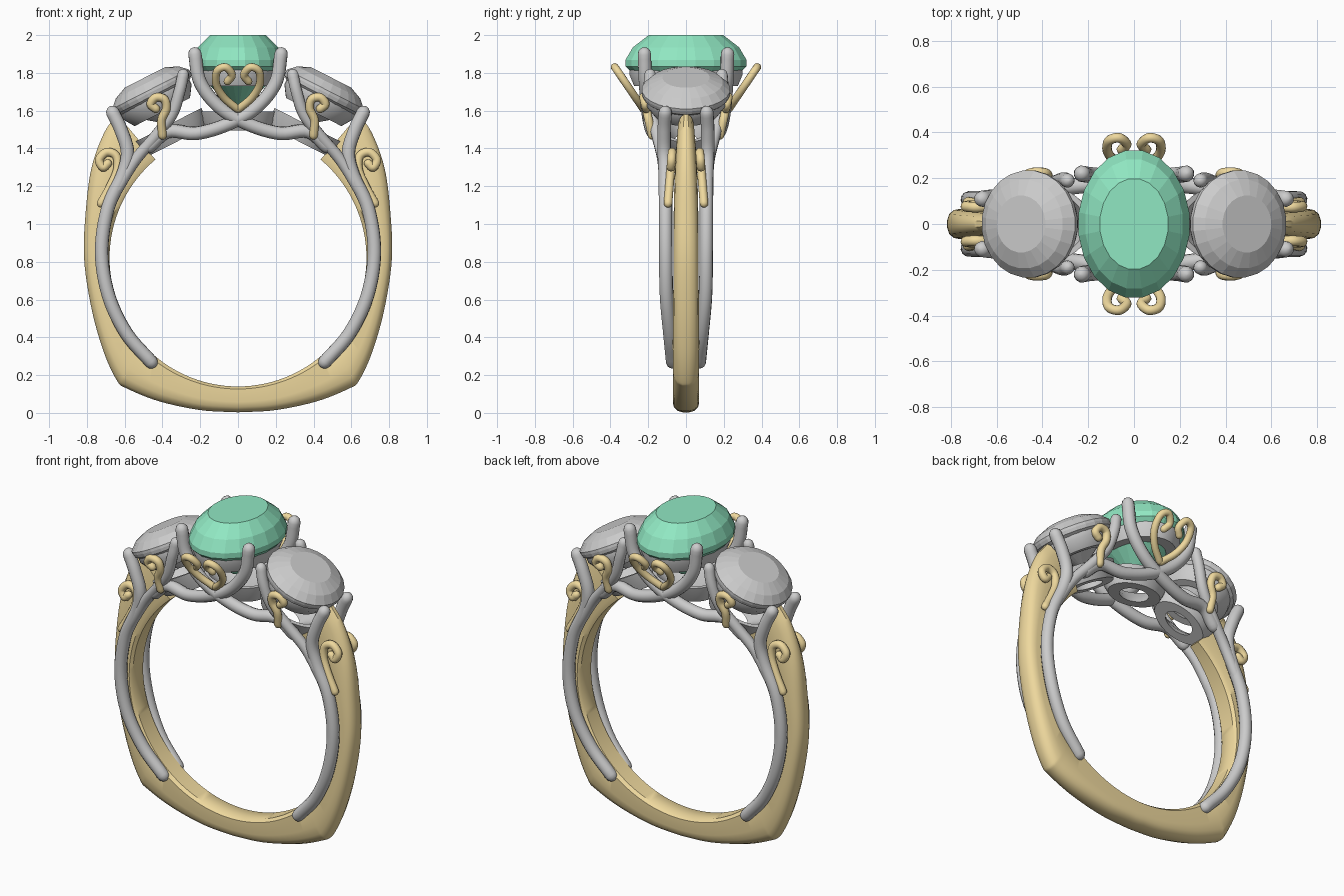
import bpy, bmesh
from math import sin, cos, pi, radians
from mathutils import Vector, Matrix

if "Cube" in bpy.data.objects:
    bpy.data.objects.remove(bpy.data.objects["Cube"])


def material(name, rgb):
    m = bpy.data.materials.new(name)
    m.diffuse_color = (*rgb, 1)
    m.use_nodes = True
    m.node_tree.nodes["Principled BSDF"].inputs["Base Color"].default_value = m.diffuse_color
    return m


GOLD = material("gold", (0.86, 0.69, 0.34))
GREEN = material("green_gem", (0.28, 0.80, 0.54))


def finish(name, bm, mat=None, angle=None):
    bmesh.ops.recalc_face_normals(bm, faces=bm.faces)
    me = bpy.data.meshes.new(name)
    bm.to_mesh(me)
    bm.free()
    ob = bpy.data.objects.new(name, me)
    bpy.context.collection.objects.link(ob)
    if mat:
        me.materials.append(mat)
    if angle:
        bpy.ops.object.select_all(action='DESELECT')
        ob.select_set(True)
        bpy.context.view_layer.objects.active = ob
        bpy.ops.object.shade_smooth_by_angle(angle=radians(angle))
    return ob


def spline(pts, steps=6):
    """Catmull-Rom curve through points of any dimension."""
    p = [Vector(q) for q in pts]
    p = [2 * p[0] - p[1]] + p + [2 * p[-1] - p[-2]]
    out = []
    for i in range(1, len(p) - 2):
        a, b, c, d = p[i - 1:i + 3]
        for s in range(steps):
            t = s / steps
            out.append(0.5 * (2 * b + (c - a) * t + (2 * a - 5 * b + 4 * c - d) * t ** 2
                              + (3 * b - a - 3 * c + d) * t ** 3))
    return out + [p[-2]]


def loft(rings, loop=False):
    """Skin a list of closed rings, capped unless looped."""
    bm = bmesh.new()
    vs = [[bm.verts.new(q) for q in r] for r in rings]
    n = len(vs[0])
    for i in range(len(vs) if loop else len(vs) - 1):
        a, b = vs[i], vs[(i + 1) % len(vs)]
        for j in range(n):
            k = (j + 1) % n
            bm.faces.new((a[j], a[k], b[k], b[j]))
    if not loop:
        bm.faces.new(vs[0])
        bm.faces.new(vs[-1])
    return bm


def tube(name, pts, r, mat=None, n=12):
    """Round-ended wire along a smooth path."""
    path = spline(pts)
    t0, t1 = (path[0] - path[1]).normalized(), (path[-1] - path[-2]).normalized()
    caps = [radians(a) for a in (85, 60, 30)]
    pr = [(path[0] + t0 * r * sin(a), r * cos(a)) for a in caps]
    pr += [(q, r) for q in path]
    pr += [(path[-1] + t1 * r * sin(a), r * cos(a)) for a in reversed(caps)]
    u = t0.orthogonal()
    rings = []
    for i, (q, rad) in enumerate(pr):
        t = (pr[min(i + 1, len(pr) - 1)][0] - pr[max(i - 1, 0)][0]).normalized()
        u = (u - t * u.dot(t)).normalized()
        v = t.cross(u)
        rings.append([q + rad * (u * cos(2 * pi * k / n) + v * sin(2 * pi * k / n)) for k in range(n)])
    return finish(name, loft(rings), mat, 50)


def four_way(name, pts, r, mat=None):
    for sx, side in ((1, "right"), (-1, "left")):
        for sy, face in ((1, "back"), (-1, "front")):
            tube(f"{name}_{side}_{face}", [(sx * x, sy * y, z) for x, y, z in pts], r, mat)


def oval(name, rows, n, frame, mat=None, loop=False, angle=None):
    """Stack of ellipses (rx, ry, z) placed by a matrix."""
    rings = [[frame @ Vector((rx * cos(2 * pi * (k + .5) / n), ry * sin(2 * pi * (k + .5) / n), z))
              for k in range(n)] for rx, ry, z in rows]
    return finish(name, loft(rings, loop), mat, angle)


# Gold shank: outer x, outer z, inner angle from bottom, half width
stations = [(0, .003, 0, .07), (.2, .015, 18, .07), (.42, .062, 36, .07), (.59, .13, 46, .07),
            (.64, .17, 50, .07), (.71, .32, 60, .07), (.775, .55, 72, .068), (.815, .82, 90, .066),
            (.805, 1.08, 108, .065), (.775, 1.3, 122, .06), (.71, 1.48, 133, .052), (.64, 1.58, 140, .045)]
half = spline(stations)
full = [Vector((-s[0], s[1], -s[2], s[3])) for s in reversed(half[1:])] + half
section = [(0, -.75), (.1, -1), (.6, -1), (.8, -.92), (.94, -.65), (1, -.25)]
section += [(t, -w) for t, w in reversed(section)]
rings = []
for x, z, a, w in full:
    ix, iz = .68 * sin(radians(a)), .82 - .68 * cos(radians(a))
    rings.append([(ix + (x - ix) * t, w * s, iz + (z - iz) * t) for t, s in section])
finish("gold_shank", loft(rings), GOLD, 40)

# Silver side rails that become the outer prongs of the side gems
four_way("side_rail", [(.46, .07, .27), (.59, .085, .42), (.685, .103, .62), (.722, .107, .85),
                       (.69, .108, 1.08), (.61, .11, 1.26), (.585, .115, 1.38),
                       (.62, .115, 1.5), (.663, .11, 1.59)], .036)
# Inner prongs of the side gems
four_way("side_prong", [(.66, .11, 1.15), (.55, .12, 1.33), (.44, .15, 1.46), (.35, .18, 1.58),
                        (.31, .195, 1.7), (.29, .19, 1.79)], .031)
# Crossing centre prongs
four_way("centre_prong", [(-.47, .13, 1.41), (-.37, .15, 1.49), (-.22, .17, 1.48), (-.05, .19, 1.53),
                          (.1, .205, 1.62), (.2, .215, 1.75), (.228, .22, 1.9)], .036)

# Gold scrolls: heart pair, side gem hooks and shank hooks
heart = [(.005, 1.61), (.075, 1.67), (.115, 1.74), (.11, 1.81), (.065, 1.83), (.032, 1.79), (.055, 1.755)]
four_way("heart_scroll", [(x, .22 + (z - 1.6) * .68, z) for x, z in heart], .021, GOLD)
hook = [(.40, 1.47), (.405, 1.55), (.38, 1.61), (.39, 1.66), (.435, 1.67), (.462, 1.635), (.435, 1.61)]
four_way("side_scroll", [(x, .18 + (z - 1.47) * .22, z) for x, z in hook], .023, GOLD)
curl = [(.725, 1.11), (.675, 1.2), (.638, 1.29), (.645, 1.36), (.695, 1.38), (.735, 1.34), (.715, 1.3), (.69, 1.32)]
four_way("shank_scroll", [(x, .095 - (z - 1.11) * .08, z) for x, z in curl], .023, GOLD)

# Centre gem with its seat and bottom gallery ring
centre = Matrix.Translation((0, 0, 1.85))
oval("centre_gem", [(.03, .045, -.23), (.17, .23, -.1), (.245, .325, -.015), (.245, .325, .018),
                    (.215, .285, .085), (.15, .2, .15)], 20, centre, GREEN)
oval("centre_seat", [(.15, .21, -.12), (.20, .275, -.12), (.222, .30, -.06), (.222, .30, -.025),
                     (.20, .27, -.025)], 48, centre, loop=True, angle=35)
gallery = [(.09, .065, 0), (.165, .115, 0), (.19, .14, .05), (.2, .16, .1), (.175, .135, .1), (.115, .085, .04)]
oval("centre_gallery", gallery, 48, Matrix.Translation((0, 0, 1.495)), loop=True, angle=35)

# Tilted side gems, seats and gallery rings
for s, side in ((1, "right"), (-1, "left")):
    tilt = Matrix.Rotation(s * radians(27), 4, 'Y')
    at = Matrix.Translation((s * .455, 0, 1.70)) @ tilt
    oval(f"{side}_gem", [(.03, .03, -.17), (.225, .23, -.02), (.23, .235, 0), (.23, .235, .015),
                         (.19, .195, .055), (.12, .125, .085)], 24, at)
    oval(f"{side}_seat", [(.12, .13, -.12), (.165, .175, -.12), (.205, .215, -.06), (.205, .215, -.025),
                          (.18, .19, -.025)], 48, at, loop=True, angle=35)
    oval(f"{side}_gallery", gallery, 48, Matrix.Translation((s * .325, 0, 1.435)) @ tilt, loop=True, angle=35)
